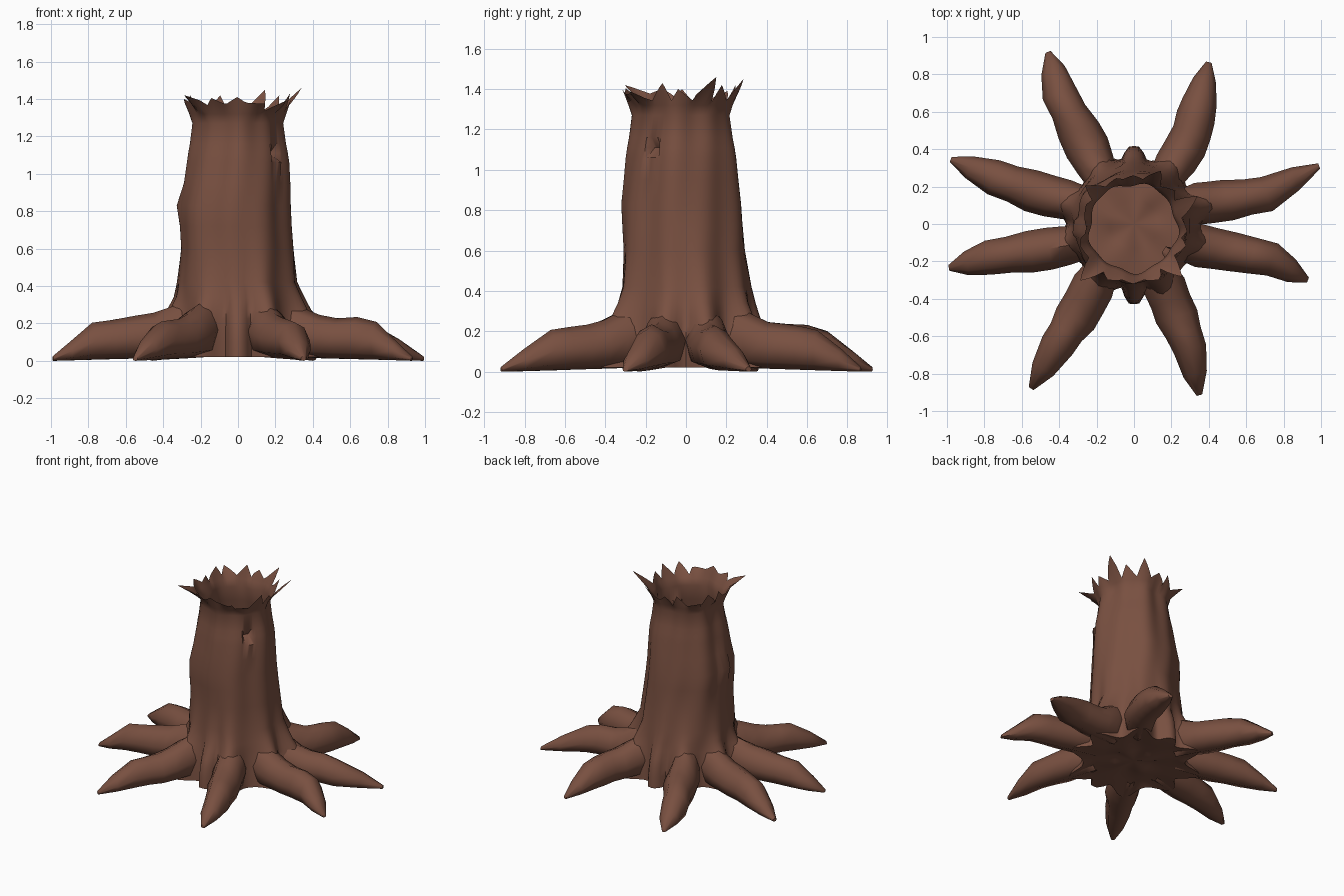
import bpy, bmesh, math, random
from mathutils import Vector

if "Cube" in bpy.data.objects:
    bpy.data.objects.remove(bpy.data.objects["Cube"])

random.seed(4)
bark = bpy.data.materials.new("brown_bark")
bark.diffuse_color = (0.19, 0.08, 0.052, 1)
bark.use_nodes = True
bark.node_tree.nodes["Principled BSDF"].inputs["Base Color"].default_value = bark.diffuse_color


def finish(bm, name, angle):
    bmesh.ops.recalc_face_normals(bm, faces=bm.faces)
    mesh = bpy.data.meshes.new(name)
    bm.to_mesh(mesh)
    bm.free()
    ob = bpy.data.objects.new(name, mesh)
    bpy.context.collection.objects.link(ob)
    mesh.materials.append(bark)
    bpy.ops.object.select_all(action='DESELECT')
    ob.select_set(True)
    bpy.context.view_layer.objects.active = ob
    bpy.ops.object.shade_smooth_by_angle(angle=math.radians(angle))


def bridge(bm, a, b):
    n = len(a)
    for i in range(n):
        j = (i + 1) % n
        bm.faces.new((a[i], a[j], b[j], b[i]))


def gap(a, deg):
    """Absolute angle between a and a direction in degrees."""
    return abs((a - math.radians(deg) + math.pi) % math.tau - math.pi)


# Ground paths of the roots
PATHS = {
    "root_back_left": [(-.17, .24), (-.27, .45), (-.40, .70), (-.46, .92)],
    "root_back_right": [(.17, .24), (.30, .45), (.35, .65), (.40, .865)],
    "root_right_back": [(.26, .10), (.45, .12), (.71, .16), (.99, .31)],
    "root_right_front": [(.26, -.10), (.48, -.14), (.74, -.19), (.93, -.30)],
    "root_front_right": [(.13, -.25), (.21, -.45), (.30, -.67), (.35, -.915)],
    "root_front_left": [(-.17, -.24), (-.29, -.47), (-.41, -.65), (-.55, -.88)],
    "root_left_front": [(-.27, -.10), (-.50, -.14), (-.78, -.18), (-.99, -.235)],
    "root_left_back": [(-.27, .11), (-.50, .16), (-.75, .25), (-.98, .345)],
}
ROOT_DIRS = [math.degrees(math.atan2(p[1][1], p[1][0])) for p in PATHS.values()]

# Trunk: open shell of stacked rings (height, radius, centre x, centre y, root flare)
N = 96
RINGS = [(0.02, 0.345, 0, 0, .13), (0.10, 0.34, 0, 0, .13), (0.17, 0.335, 0, 0, .12),
         (0.225, 0.33, 0, 0, .10), (0.275, 0.325, 0, 0, .065), (0.34, 0.32, 0, 0, .035),
         (0.42, 0.312, -.01, 0, .012), (0.6, 0.30, -.005, -.01, 0),
         (0.72, 0.298, -.015, -.015, 0), (0.83, 0.295, -.02, -.02, 0),
         (0.95, 0.28, -.01, -.02, 0), (1.06, 0.268, -.005, -.02, 0),
         (1.11, 0.26, -.005, -.02, 0), (1.16, 0.25, -.005, -.02, 0),
         (1.27, 0.235, -.005, -.02, 0), (1.32, 0.252, -.005, -.02, 0)]
# Splintered rim: (radius, height) of the tips, every 22.5 degrees from +x
TIPS = [(.29, 1.40), (.385, 1.46), (.30, 1.42), (.34, 1.45), (.28, 1.40), (.28, 1.42),
        (.34, 1.39), (.28, 1.42), (.25, 1.40), (.30, 1.40), (.40, 1.42), (.31, 1.405),
        (.30, 1.41), (.31, 1.375), (.37, 1.39), (.30, 1.43)]

bm = bmesh.new()
rings = []
for z, r, cx, cy, flare in RINGS:
    ring = []
    for i in range(N):
        a = math.tau * i / N
        # gentle twisting furrows
        rr = r + 0.008 * math.sin(5 * a + 2 * z) + 0.006 * math.sin(9 * a - 3 * z)
        # buttresses towards the roots, small ones front and back
        swell = max(math.exp(-(gap(a, d) / 0.19) ** 2) for d in ROOT_DIRS)
        swell = max(swell, 0.75 * math.exp(-(gap(a, 270) / 0.15) ** 4),
                    0.45 * math.exp(-(gap(a, 90) / 0.15) ** 4))
        rr += flare * swell
        # knot hollow on the front right with a lip below it
        if gap(a, 325) < 0.12 and z == 1.11:
            rr -= 0.05
        if gap(a, 325) < 0.10 and z == 1.06:
            rr += 0.015
        # swelling on the left side
        if gap(a, 180) < 0.15 and z == 0.83:
            rr += 0.015
        ring.append(bm.verts.new((cx + rr * math.cos(a), cy + rr * math.sin(a), z)))
    rings.append(ring)

# broad splinters: each rises from a notch to its tip
STEP = N // len(TIPS)
rim = []
for k, (tr, tz) in enumerate(TIPS):
    front = 9 <= k <= 13
    lean = random.choice((2, 3, 4))
    nz = random.uniform(1.365, 1.38) if front else random.uniform(1.335, 1.36)
    nr = 0.285 if front else 0.265
    for m in range(STEP):
        f = m / lean if m <= lean else (STEP - m) / (STEP - lean)
        a = math.tau * (k * STEP + m - 3) / N
        r = nr + (tr - nr) * f
        z = nz + (tz - nz) * f
        rim.append(bm.verts.new((r * math.cos(a) - .005, r * math.sin(a) - .02, z)))
rings.append(rim[3:] + rim[:3])
for lo, hi in zip(rings, rings[1:]):
    bridge(bm, lo, hi)
# lumpy floor of the hollow
prev = rings[0]
for r in (0.26, 0.13):
    ring = [bm.verts.new((r * math.cos(math.tau * i / N), r * math.sin(math.tau * i / N),
                          0.035 + 0.015 * math.sin(math.tau * i * 4 / N + r * 20)))
            for i in range(N)]
    bridge(bm, prev, ring)
    prev = ring
hub = bm.verts.new((0, 0, 0.03))
for i in range(N):
    bm.faces.new((prev[i], prev[(i + 1) % N], hub))
finish(bm, "trunk", 55)

# Roots: tapered tubes; station along path, top height, half width
STATIONS = [(0, .33, .09), (.4, .29, .11), (.8, .25, .115), (1.2, .23, .11),
            (1.6, .225, .10), (2, .205, .092), (2.55, .11, .065), (3, .025, .015)]
SIDES = 8


def root(name, pts):
    pts = [Vector((x, y, 0)) for x, y in pts]
    bm = bmesh.new()
    loops = []
    for t, top, w in STATIONS:
        k = min(int(t), 2)
        c = pts[k].lerp(pts[k + 1], t - k)
        side = (pts[min(k + 2, 3)] - pts[max(k - 1, 0)]).normalized().cross(Vector((0, 0, 1)))
        bottom = 0.02 * (1 - t / 3)
        top += random.uniform(-.01, .01) if 0 < t < 3 else 0
        w *= random.uniform(0.95, 1.06)
        loop = []
        for i in range(SIDES):
            a = math.tau * i / SIDES
            # widest below the middle, so the root sits on the ground
            p = c + side * w * math.cos(a) * (1 - 0.15 * math.sin(a))
            p.z = bottom + (top - bottom) / 2 * (1 + math.sin(a))
            loop.append(bm.verts.new(p))
        loops.append(loop)
    for a, b in zip(loops, loops[1:]):
        bridge(bm, a, b)
    bm.faces.new(loops[-1])
    finish(bm, name, 55)


for name, pts in PATHS.items():
    root(name, pts)
